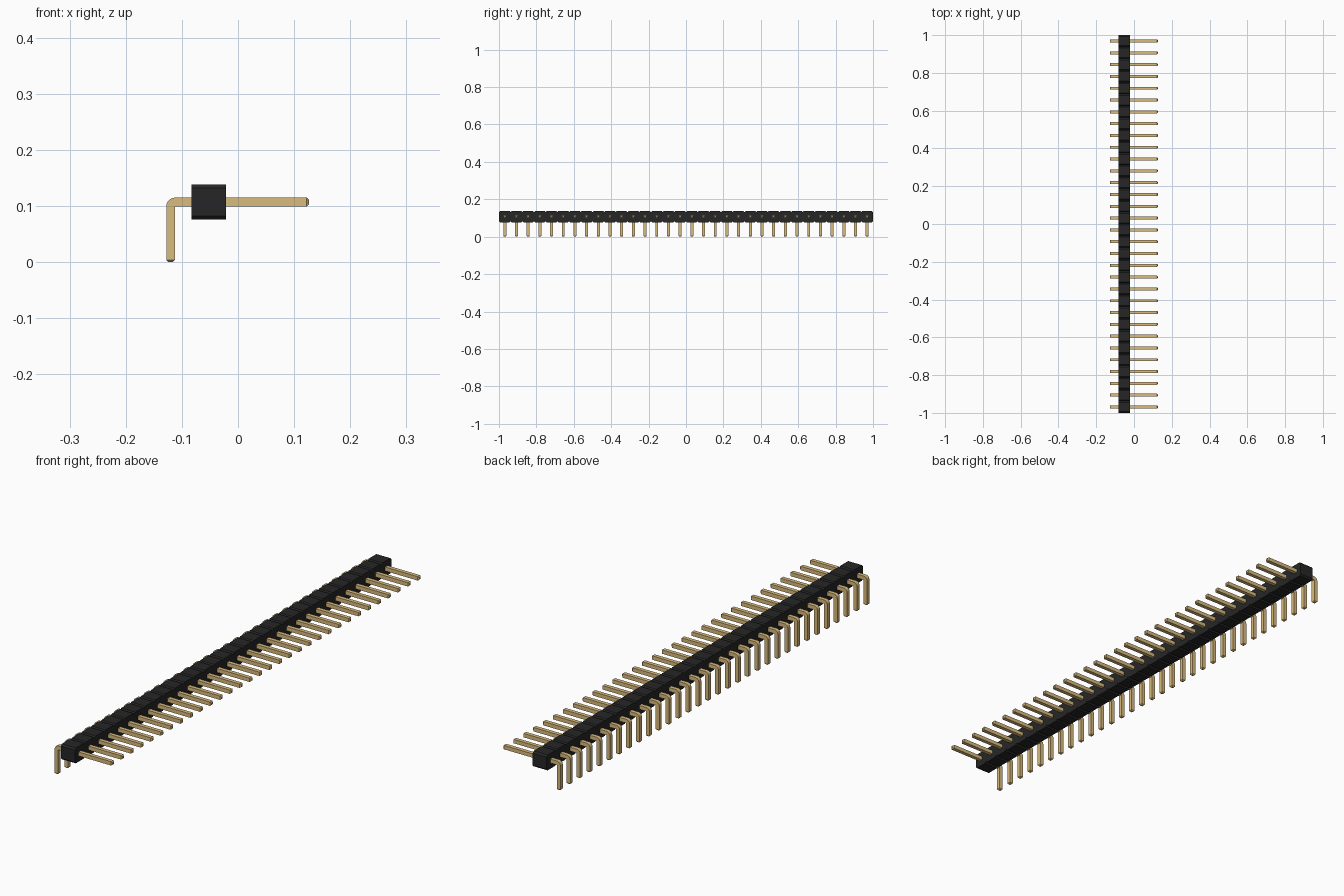
import bpy, bmesh, math
from mathutils import Vector

cube = bpy.data.objects.get("Cube")
if cube:
    bpy.data.objects.remove(cube)

COUNT, PITCH = 32, 0.0625
AXIS_Z = 0.1072              # height of the horizontal pin legs
HALF = 0.0078                # half the pin thickness
TAPER = 0.004                # length and inset of the pin tips
LEG_X, TIP_X = -0.120, 0.1265
BODY_X0, BODY_X1 = -0.0833, -0.0217
BODY_HALF, CHAMFER = 0.0308, 0.00625
pin_y = [(i - (COUNT - 1) / 2) * PITCH for i in range(COUNT)]


def material(name, rgb):
    m = bpy.data.materials.new(name)
    m.use_nodes = True
    m.diffuse_color = (*rgb, 1)
    bsdf = next(n for n in m.node_tree.nodes if n.type == 'BSDF_PRINCIPLED')
    bsdf.inputs["Base Color"].default_value = (*rgb, 1)
    return m


def finish(bm, name, mat):
    bmesh.ops.recalc_face_normals(bm, faces=bm.faces)
    mesh = bpy.data.meshes.new(name)
    bm.to_mesh(mesh)
    bm.free()
    mesh.materials.append(mat)
    obj = bpy.data.objects.new(name, mesh)
    bpy.context.collection.objects.link(obj)
    return obj


black = material("black plastic", (0.0194, 0.0194, 0.0194))
gold = material("gold metal", (0.70, 0.50, 0.21))

# Housing: a row of octagonal prisms merged into one bar
bm = bmesh.new()
h, c, w = BODY_HALF, CHAMFER, PITCH / 2
octagon = [(-w, c - h), (c - w, -h), (w - c, -h), (w, c - h),
           (w, h - c), (w - c, h), (c - w, h), (-w, h - c)]
for y in pin_y:
    ends = [[bm.verts.new((x, y + p, AXIS_Z + q)) for p, q in octagon]
            for x in (BODY_X0, BODY_X1)]
    for ring in ends:
        bm.faces.new(ring)
    for i in range(8):
        j = (i + 1) % 8
        shared = (i == 3 and y != pin_y[-1]) or (i == 7 and y != pin_y[0])
        if not shared:       # leave out walls between neighbours
            bm.faces.new((ends[0][i], ends[0][j], ends[1][j], ends[1][i]))
bmesh.ops.remove_doubles(bm, verts=bm.verts, dist=1e-5)
finish(bm, "housing", black)

# Bent pin: square rings as (inner point, outer point, half width) in x and z
corner = Vector((LEG_X + HALF, AXIS_Z - HALF))
t, tip = 2 * HALF, HALF - TAPER
rings = [((LEG_X + tip, 0), (LEG_X - tip, 0), tip),
         ((LEG_X + HALF, TAPER), (LEG_X - HALF, TAPER), HALF)]
for k in range(7):
    a = math.pi - k * math.pi / 12
    rings.append((corner, corner + t * Vector((math.cos(a), math.sin(a))), HALF))
rings += [((TIP_X - TAPER, AXIS_Z - HALF), (TIP_X - TAPER, AXIS_Z + HALF), HALF),
          ((TIP_X, AXIS_Z - tip), (TIP_X, AXIS_Z + tip), tip)]


def add_pin(bm, y):
    loops = [[bm.verts.new((p[0], y + s, p[1]))
              for p, s in ((a, -r), (a, r), (b, r), (b, -r))] for a, b, r in rings]
    bm.faces.new(loops[0])
    bm.faces.new(loops[-1])
    for lo, hi in zip(loops, loops[1:]):
        for i in range(4):
            j = (i + 1) % 4
            bm.faces.new((lo[i], lo[j], hi[j], hi[i]))


bm = bmesh.new()
for y in pin_y:
    add_pin(bm, y)
bmesh.ops.remove_doubles(bm, verts=bm.verts, dist=1e-5)   # closes the inner bend
pins = finish(bm, "pins", gold)

# Smooth the bends while keeping the square edges sharp
bpy.ops.object.select_all(action='DESELECT')
pins.select_set(True)
bpy.context.view_layer.objects.active = pins
bpy.ops.object.shade_smooth_by_angle(angle=math.radians(25))
